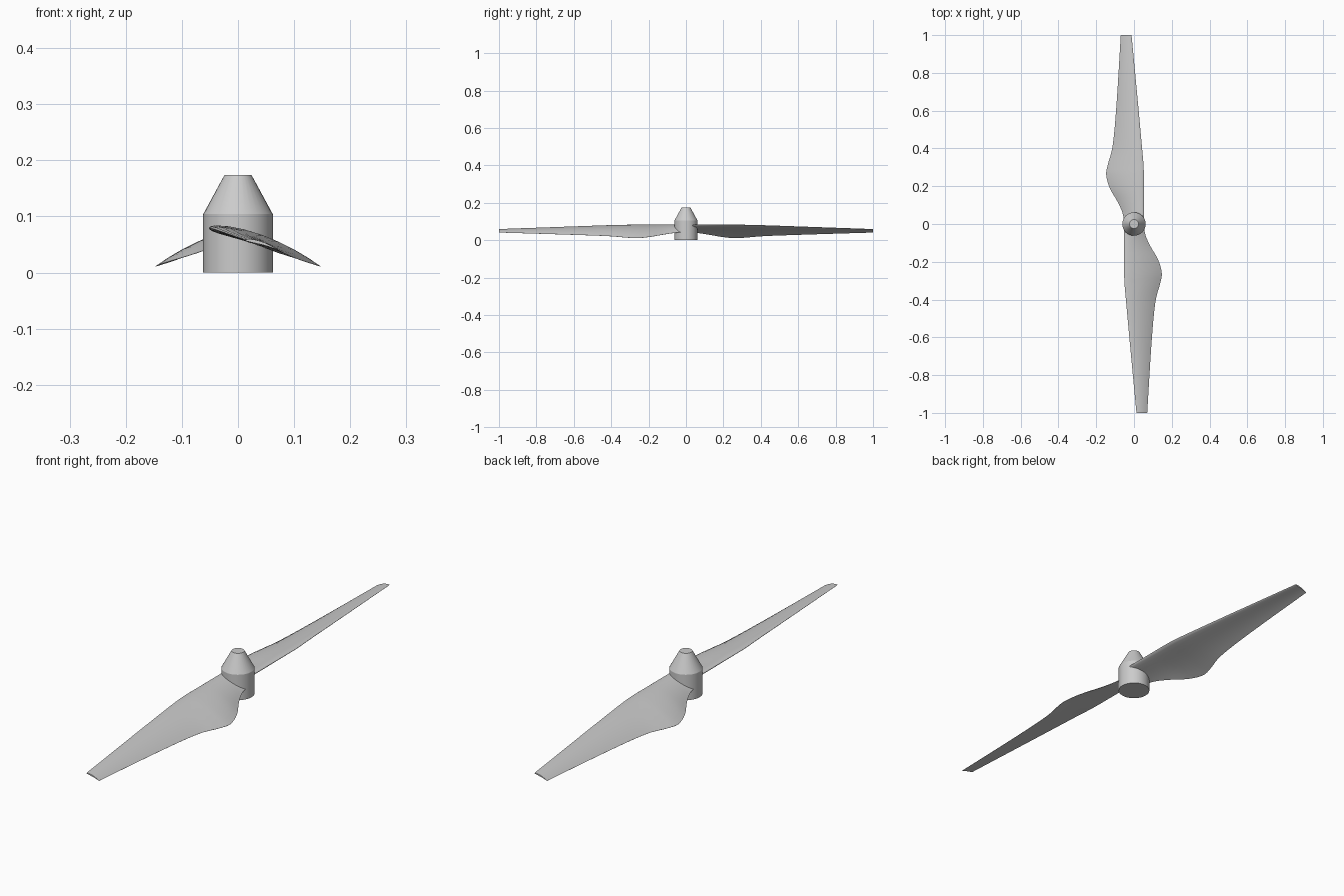
import bpy, bmesh, math
from mathutils import Matrix

cube = bpy.data.objects.get("Cube")
if cube:
    bpy.data.objects.remove(cube)

grey = bpy.data.materials.new("light grey")
grey.use_nodes = True
grey.diffuse_color = (0.6, 0.6, 0.6, 1)
grey.node_tree.nodes["Principled BSDF"].inputs["Base Color"].default_value = (0.6, 0.6, 0.6, 1)


def finish(name, bm, angle):
    bmesh.ops.recalc_face_normals(bm, faces=bm.faces)
    mesh = bpy.data.meshes.new(name)
    bm.to_mesh(mesh)
    bm.free()
    mesh.materials.append(grey)
    obj = bpy.data.objects.new(name, mesh)
    bpy.context.collection.objects.link(obj)
    bpy.ops.object.select_all(action='DESELECT')
    obj.select_set(True)
    bpy.context.view_layer.objects.active = obj
    bpy.ops.object.shade_smooth_by_angle(angle=math.radians(angle))
    return obj


def loft(bm, rings):
    """Skin closed rings of points and cap both ends."""
    rows = [[bm.verts.new(p) for p in ring] for ring in rings]
    n = len(rows[0])
    for a, b in zip(rows, rows[1:]):
        for i in range(n):
            j = (i + 1) % n
            bm.faces.new((a[i], a[j], b[j], b[i]))
    bm.faces.new(rows[0])
    bm.faces.new(rows[-1])


def catmull(rows, steps):
    """Smoothly resample rows of numbers."""
    out = []
    ext = [rows[0]] + rows + [rows[-1]]
    for k in range(len(rows) - 1):
        p0, p1, p2, p3 = ext[k:k + 4]
        for s in range(steps):
            t = s / steps
            out.append([b + 0.5 * t * (c - a + t * (2 * a - 5 * b + 4 * c - d
                        + t * (3 * (b - c) + d - a))) for a, b, c, d in zip(p0, p1, p2, p3)])
    return out + [rows[-1]]


# Hub: cylinder with a truncated cone on top
SIDES = 32
bm = bmesh.new()
loft(bm, [[(r * math.cos(math.tau * i / SIDES), r * math.sin(math.tau * i / SIDES), z)
           for i in range(SIDES)]
          for r, z in ((0.062, 0), (0.062, 0.104), (0.024, 0.174))])
finish("hub", bm, 25)

# Blade stations: span, leading x, leading z, trailing x, trailing z, thickness
STATIONS = [
    [0.00, -0.052, 0.080, 0.050, 0.044, 0.015],
    [0.06, -0.052, 0.080, 0.061, 0.039, 0.016],
    [0.12, -0.052, 0.080, 0.088, 0.030, 0.017],
    [0.19, -0.052, 0.080, 0.128, 0.018, 0.018],
    [0.26, -0.052, 0.080, 0.147, 0.011, 0.018],
    [0.32, -0.050, 0.079, 0.137, 0.014, 0.017],
    [0.42, -0.041, 0.077, 0.112, 0.022, 0.015],
    [0.64, -0.021, 0.070, 0.092, 0.030, 0.011],
    [1.00, 0.013, 0.058, 0.070, 0.041, 0.006],
]
CHORD = [0, 0.02, 0.07, 0.16, 0.3, 0.45, 0.6, 0.75, 0.88, 1]


def section(span, lx, lz, tx, tz, thick):
    """Cambered aerofoil outline: round leading edge, thin trailing edge."""
    dx, dz = tx - lx, tz - lz
    length = math.hypot(dx, dz)
    nx, nz = -dz / length, dx / length

    def point(u, side):
        half = thick * (1.485 * math.sqrt(u) - 0.63 * u - 1.758 * u * u
                        + 1.4215 * u ** 3 - 0.5 * u ** 4)
        off = 0.2 * length * u * (1 - u) + side * half
        return (lx + dx * u + nx * off, -span, lz + dz * u + nz * off)

    return [point(u, 1) for u in CHORD] + [point(u, -1) for u in CHORD[-1:0:-1]]


# Two blades, half a turn apart
for name, turn in (("front_blade", 0), ("back_blade", math.pi)):
    bm = bmesh.new()
    loft(bm, [section(*row) for row in catmull(STATIONS, 4)])
    bm.transform(Matrix.Rotation(turn, 4, 'Z'))
    finish(name, bm, 40)
